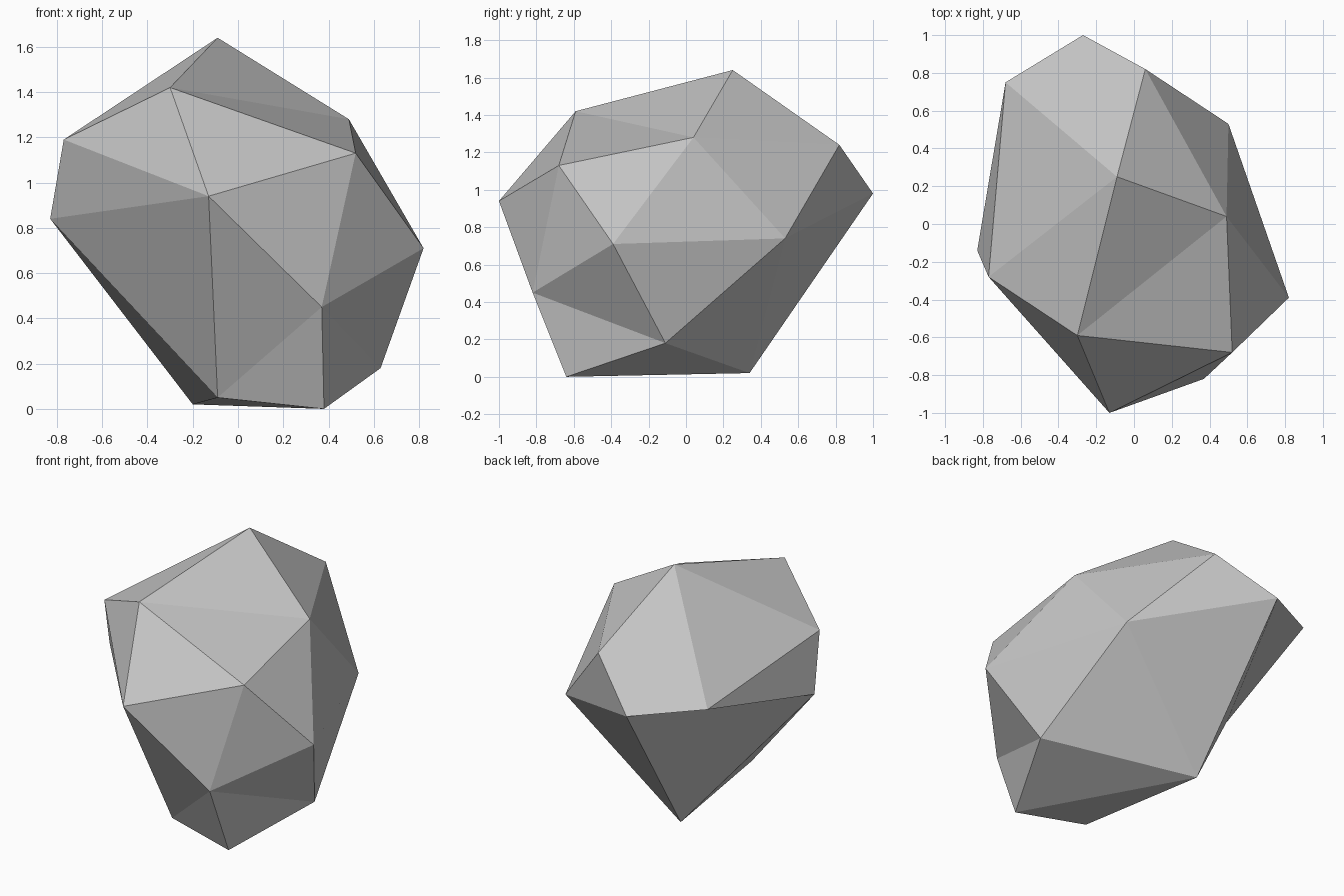
import bpy
import bmesh

default_cube = bpy.data.objects.get("Cube")
if default_cube:
    bpy.data.objects.remove(default_cube, do_unlink=True)

# Stone colour
stone = bpy.data.materials.new("stone_grey")
stone.use_nodes = True
grey = (0.55, 0.55, 0.55, 1)
stone.diffuse_color = grey
stone.node_tree.nodes["Principled BSDF"].inputs["Base Color"].default_value = grey

# Corners of the boulder
corners = {
    # crown and shoulders
    "A": (-.09, .25, 1.64), "B": (-.30, -.59, 1.42), "C": (-.77, -.28, 1.19),
    "E": (.49, .04, 1.28), "F": (.52, -.68, 1.13), "O": (.06, .82, 1.24),
    # waist
    "D": (-.83, -.14, .84), "G": (-.13, -1, .94), "I": (.82, -.39, .71),
    "N": (.5, .53, .74), "P": (-.27, 1, .98), "Q": (-.68, .75, 1.04),
    # foot
    "H": (.37, -.82, .45), "J": (.63, -.11, .18), "K": (.38, -.64, 0),
    "L": (-.09, -.55, .05), "M": (-.2, .34, .02),
}

# Each fan is a hub corner and the rim of corners around it
fans = [
    ("A", "BEOQCB"),   # crown
    ("H", "GFIJKLG"),  # front foot
    ("N", "EIJMPOE"),  # back left side
    ("D", "CGLMPQC"),  # right side
    ("F", "IEBG"),     # front left shoulder
    ("K", "LMJ"),      # underside
    ("G", "CB"),       # front right shoulder
    ("Q", "OP"),       # back shoulder
]

bm = bmesh.new()
points = {name: bm.verts.new(co) for name, co in corners.items()}
for hub, rim in fans:
    for a, b in zip(rim, rim[1:]):
        bm.faces.new((points[hub], points[a], points[b]))
bmesh.ops.recalc_face_normals(bm, faces=bm.faces)

mesh = bpy.data.meshes.new("boulder")
bm.to_mesh(mesh)
bm.free()
mesh.materials.append(stone)
boulder = bpy.data.objects.new("boulder", mesh)
bpy.context.collection.objects.link(boulder)
